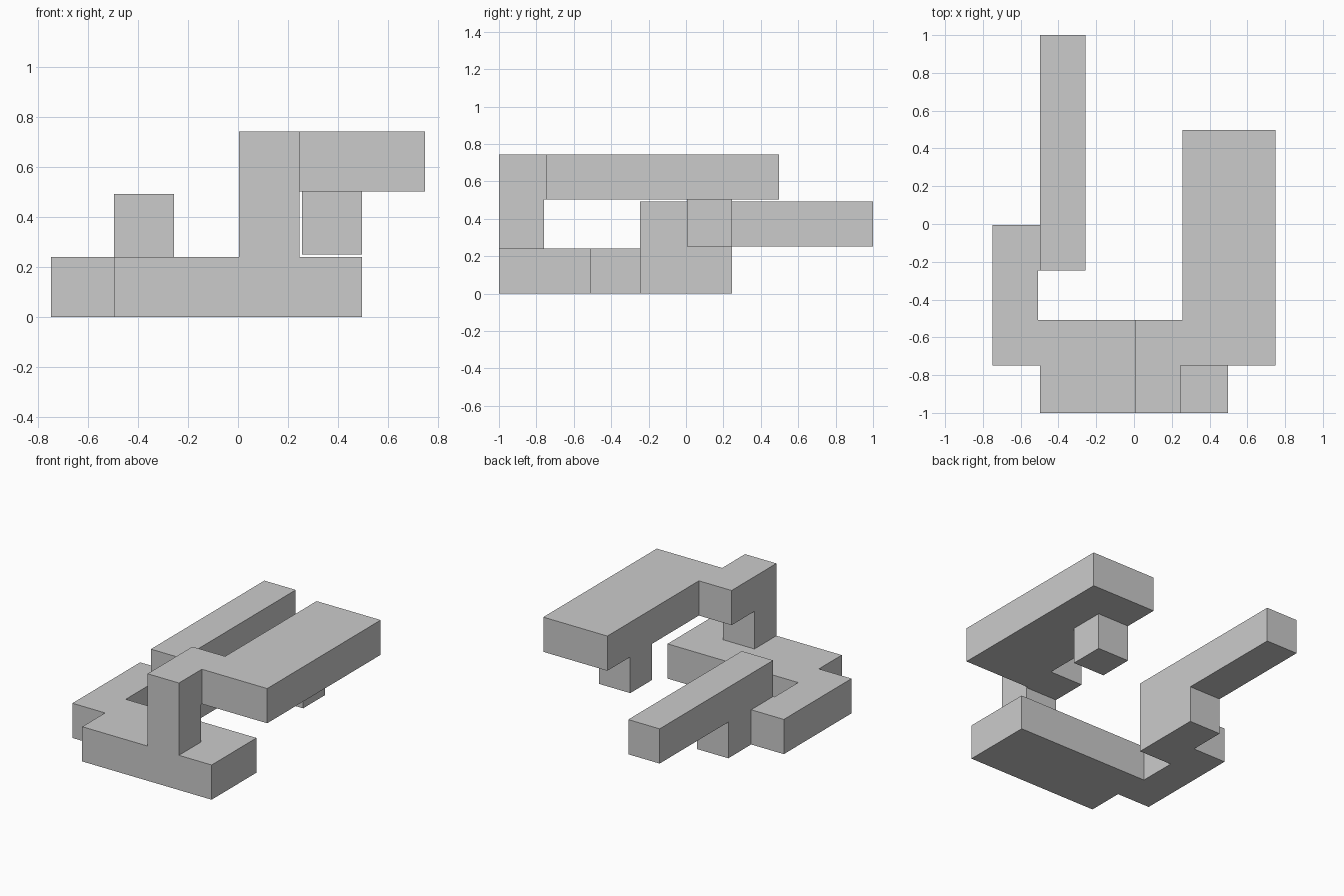
import bpy, bmesh
from mathutils import Vector

if "Cube" in bpy.data.objects:
    bpy.data.objects.remove(bpy.data.objects["Cube"])

D = 0.005              # small inset on every outer face
C = (2 + 2 * D) / 8    # cell size


def block(name, x, y, z):
    """Box spanning whole cells on each axis, shrunk by the inset."""
    lo = Vector([a[0] * C + D for a in (x, y, z)])
    hi = Vector([a[1] * C - D for a in (x, y, z)])
    lo.z -= D
    hi.z -= D
    bm = bmesh.new()
    bmesh.ops.create_cube(bm, size=1)
    bmesh.ops.scale(bm, vec=hi - lo, verts=bm.verts)
    bmesh.ops.translate(bm, vec=(lo + hi) / 2, verts=bm.verts)
    mesh = bpy.data.meshes.new(name)
    bm.to_mesh(mesh)
    bm.free()
    ob = bpy.data.objects.new(name, mesh)
    bpy.context.collection.objects.link(ob)
    return ob


# Base and the overlapping blocks that grow out of it
body = block("block_sculpture", (-2, 2), (-4, -2), (0, 1))
parts = [
    block("base_link", (-3, 2), (-3, -2), (0, 1)),
    block("side_bar", (-3, -2), (-3, 0), (0, 1)),
    block("leg_link", (-3, -1), (-1, 0), (0, 1)),
    block("leg", (-2, -1), (-1, 1), (0, 2)),
    block("long_arm", (-2, -1), (-1, 4), (1, 2)),
    block("column", (0, 1), (-4, -3), (0, 3)),
    block("column_cap", (0, 1), (-4, -2), (2, 3)),
    block("slab_link", (0, 3), (-3, -2), (2, 3)),
    block("top_slab", (1, 3), (-3, 2), (2, 3)),
    block("hanging_block", (1, 2), (0, 1), (1, 3)),
]

# Weld everything into one clean solid
for p in parts:
    m = body.modifiers.new(p.name, 'BOOLEAN')
    m.operation = 'UNION'
    m.solver = 'EXACT'
    m.object = p
bpy.context.view_layer.update()
deps = bpy.context.evaluated_depsgraph_get()
solid = bpy.data.meshes.new_from_object(body.evaluated_get(deps))
body.modifiers.clear()
body.data = solid
for p in parts:
    bpy.data.objects.remove(p)

# Merge leftover coplanar faces
bm = bmesh.new()
bm.from_mesh(solid)
bmesh.ops.remove_doubles(bm, verts=bm.verts, dist=1e-5)
bmesh.ops.dissolve_limit(bm, angle_limit=0.01, verts=bm.verts, edges=bm.edges)
bm.to_mesh(solid)
bm.free()
